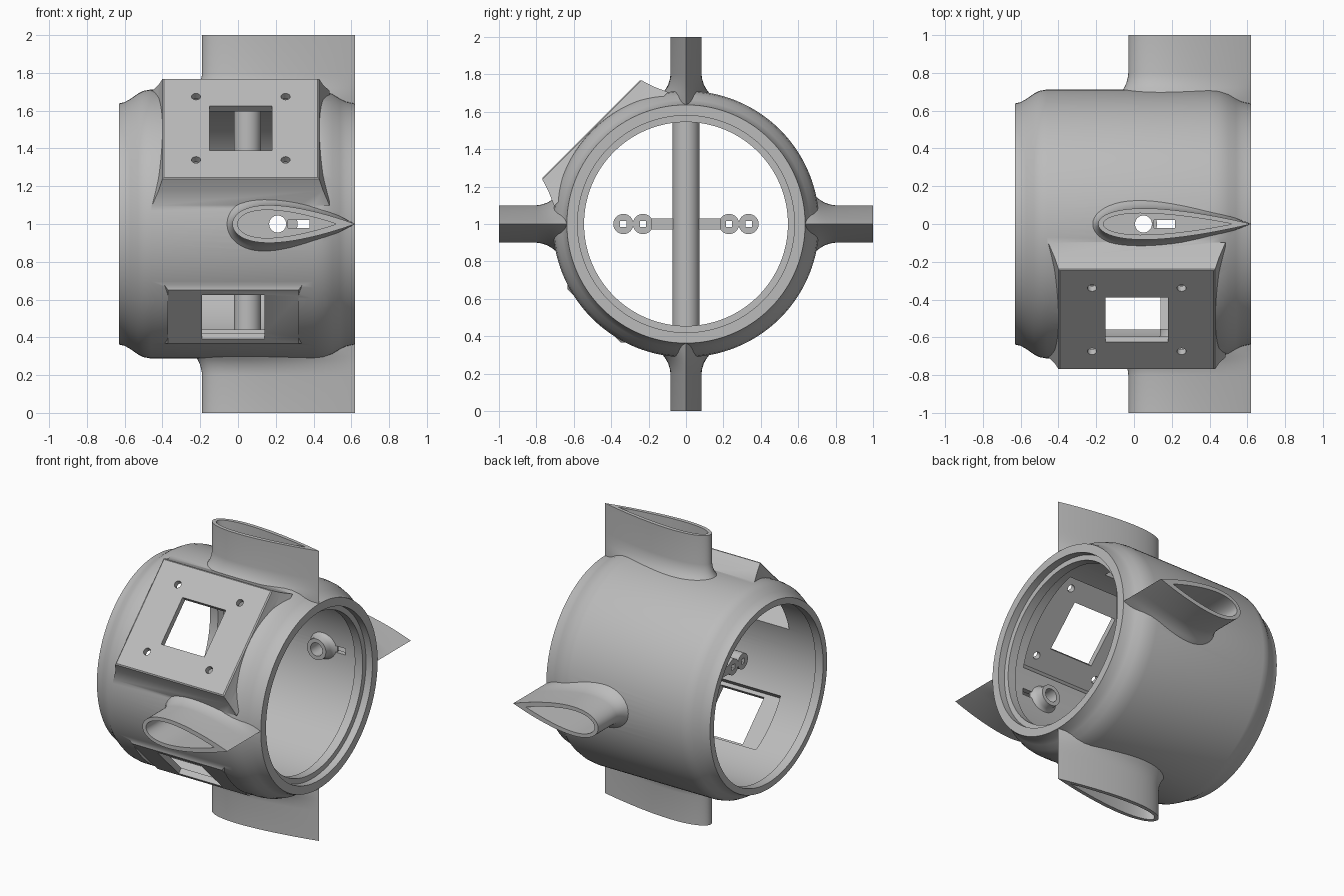
import bpy, bmesh, math
from mathutils import Vector, Matrix

if "Cube" in bpy.data.objects:
    bpy.data.objects.remove(bpy.data.objects["Cube"], do_unlink=True)

grey = bpy.data.materials.new("plain_grey")
grey.use_nodes = True
COLOUR = (0.5, 0.5, 0.5, 1)
grey.diffuse_color = COLOUR
grey.node_tree.nodes["Principled BSDF"].inputs["Base Color"].default_value = COLOUR

CENTRE = Matrix.Translation((0, 0, 1))      # axis of the housing
SEG = 128


def loft(name, rings, matrix=CENTRE, closed=False):
    """Skin a list of equal rings; cap the ends or close the loop."""
    bm = bmesh.new()
    rows = [[bm.verts.new(matrix @ Vector(p)) for p in ring] for ring in rings]
    pairs = list(zip(rows, rows[1:])) + ([(rows[-1], rows[0])] if closed else [])
    for a, b in pairs:
        for i in range(len(a)):
            j = (i + 1) % len(a)
            bm.faces.new((a[i], a[j], b[j], b[i]))
    if not closed:
        bm.faces.new(rows[0])
        bm.faces.new(rows[-1])
    bmesh.ops.recalc_face_normals(bm, faces=bm.faces)
    mesh = bpy.data.meshes.new(name)
    bm.to_mesh(mesh)
    bm.free()
    mesh.materials.append(grey)
    ob = bpy.data.objects.new(name, mesh)
    bpy.context.collection.objects.link(ob)
    return ob


def circle(h, r, n=SEG, x=0, y=0):
    return [(x + r * math.cos(math.tau * i / n), y + r * math.sin(math.tau * i / n), h)
            for i in range(n)]


def box(name, x0, x1, y0, y1, z0, z1, matrix=CENTRE):
    return loft(name, [[(x0, y0, z), (x1, y0, z), (x1, y1, z), (x0, y1, z)]
                       for z in (z0, z1)], matrix)


def airfoil(h, lead, trail, half, n=28):
    """Symmetric wing section with chord along x."""
    def thick(u):
        return 10 * half * (0.2969 * math.sqrt(u) - 0.126 * u - 0.3516 * u ** 2
                            + 0.2843 * u ** 3 - 0.1036 * u ** 4)
    us = [(1 - math.cos(math.pi * i / n)) / 2 for i in range(n + 1)]
    top = [(lead + (trail - lead) * u, thick(u), h) for u in us]
    return top + [(x, -y, z) for x, y, z in top[-2:0:-1]]


def combine(target, other, operation):
    mod = target.modifiers.new("cut", "BOOLEAN")
    mod.operation, mod.solver, mod.object = operation, "EXACT", other
    bpy.context.view_layer.objects.active = target
    bpy.ops.object.modifier_apply(modifier=mod.name)
    bpy.data.objects.remove(other, do_unlink=True)


def smooth(ob):
    bpy.ops.object.select_all(action="DESELECT")
    ob.select_set(True)
    bpy.context.view_layer.objects.active = ob
    bpy.ops.object.shade_smooth_by_angle(angle=math.radians(32))


# Housing shell, revolved about x
along_x = CENTRE @ Matrix.Rotation(math.pi / 2, 4, "Y")
outer = [(-.63, .638), (-.6, .645), (-.57, .662), (-.53, .69), (-.5, .705), (-.46, .712),
         (.4, .712), (.45, .706), (.5, .688), (.54, .663), (.57, .648), (.62, .637)]
bore = [(-.7, .595), (-.57, .595), (-.55, .63), (.47, .63), (.51, .545),
        (.57, .545), (.571, .58), (.7, .58)]
shell = loft("housing_shell", [circle(x, r) for x, r in outer], along_x)
cuts = [loft("bore", [circle(x, r) for x, r in bore], along_x)]


# Flat mounting pads on the two front diagonals
def pad(angle, height, x0, x1, half, lips, pocket):
    frame = CENTRE @ Matrix.Rotation(math.radians(angle), 4, "X")
    rings = []
    for drop, g in lips:
        rings.append([(x0 - g, -half - g, height - drop), (x1 + g, -half - g, height - drop),
                      (x1 + g, half + g, height - drop), (x0 - g, half + g, height - drop)])
    # trim the round wall down to the flat before adding the pad
    combine(shell, box("flat", x0, x1, -half, half, height, 1, frame), "DIFFERENCE")
    combine(shell, loft("pad", rings, frame), "UNION")
    mid = (x0 + x1) / 2
    cuts.append(box("pocket", x0 + .04, x1 - .04, -pocket, pocket, .3, height - .04, frame))
    cuts.append(box("window", mid - .165, mid + .165, -.165, .165, .35, .9, frame))
    return frame, mid


upper, mid = pad(45, .717, -.4, .43, .375,
                 [(.15, .055), (.07, .02), (.025, .006), (.006, 0), (0, -.008)], .32)
pad(135, .695, -.37, .32, .2, [(.1, .065), (.05, .04), (.02, .022), (.006, .006), (0, 0)], .19)
for sx in (-1, 1):
    for st in (-1, 1):
        cuts.append(loft("screw_hole", [circle(h, .024, 24, mid + sx * .237, st * .237)
                                        for h in (.5, .9)], upper))

# Four hollow fins with flared roots
flare = [(.6, .1), (.67, .085), (.7, .06), (.72, .038), (.745, .018), (.775, .005), (.8, 0), (1, 0)]
fins = [(0, -.19, .083, .05), (180, -.19, .083, .05), (90, -.03, .1, .21), (270, -.03, .1, .21)]
for turn, lead, half, hole_x in fins:
    frame = CENTRE @ Matrix.Rotation(math.radians(turn), 4, "X")
    combine(shell, loft("fin", [airfoil(h, lead - g * .6, .619, half + g * .7)
                                for h, g in flare], frame), "UNION")
    cuts.append(loft("fin_cavity", [airfoil(h, lead + .028, .52, half - .026)
                                    for h in (.665, 1.1)], frame))
    # round shaft hole and cable slot through the wall
    cuts.append(loft("shaft_hole", [circle(h, .045, 32, hole_x) for h in (.4, .8)], frame))
    cuts.append(box("slot", hole_x + .055, hole_x + .168, -.022, .022, .4, .8, frame))

for cutter in cuts:
    combine(shell, cutter, "DIFFERENCE")
smooth(shell)


# Shaft tube and the bosses inside the side fins
def sleeve(name, profile, x, matrix):
    ob = loft(name, [circle(h, r, 40, x) for h, r in profile], matrix, closed=True)
    smooth(ob)


sleeve("shaft_tube", [(-.655, .072), (.655, .072), (.655, .045), (-.655, .045)], .05, CENTRE)
for name, turn in (("front_boss", 90), ("back_boss", 270)):
    sleeve(name, [(.555, .072), (.6, .074), (.62, .085), (.635, .105), (.645, .105), (.645, .045),
                  (.555, .045)], .21, CENTRE @ Matrix.Rotation(math.radians(turn), 4, "X"))

# Cable clips on both sides of the shaft tube: round sleeves with square holes
for side, name in ((-1, "front"), (1, "back")):
    box(name + "_clip_bar", -.2, .07, side * .055, side * .185, -.03, .03)
    for k, y in enumerate((.23, .335)):
        def ring(x, square):
            pts = []
            for i in range(32):
                a = math.tau * i / 32
                c, s = math.cos(a), math.sin(a)
                r = .017 / max(abs(c), abs(s)) if square else .054
                pts.append((x, side * y + r * c, r * s))
            return pts
        clip = loft(f"{name}_clip_{k + 1}", [ring(-.2, False), ring(-.02, False),
                                             ring(-.02, True), ring(-.2, True)], closed=True)
        smooth(clip)
